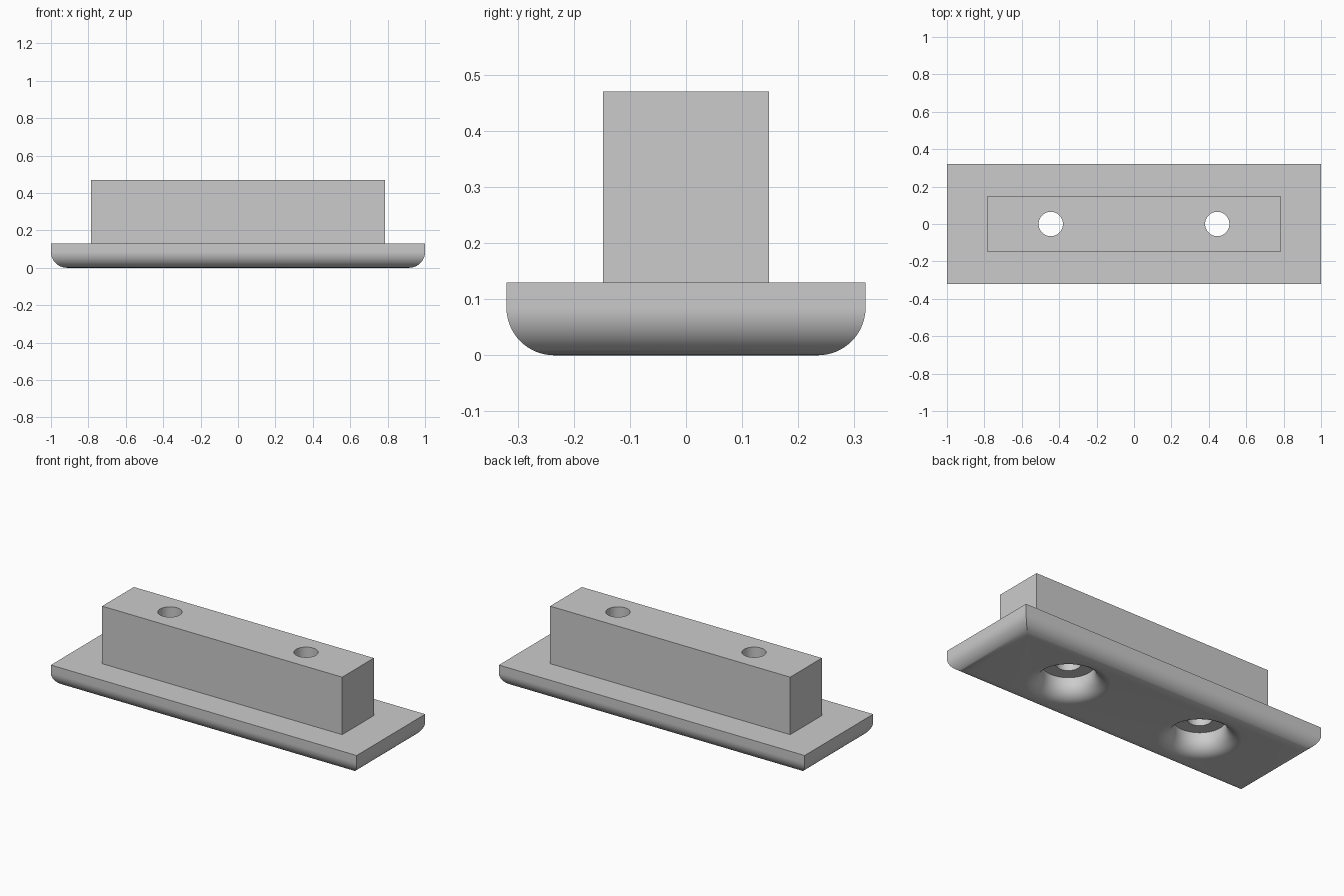
import bpy, bmesh
from math import sin, cos, pi

cube = bpy.data.objects.get("Cube")
if cube:
    bpy.data.objects.remove(cube, do_unlink=True)

grey = bpy.data.materials.new("plain grey")
grey.use_nodes = True
tone = (0.6, 0.6, 0.6, 1)
grey.diffuse_color = tone
grey.node_tree.nodes["Principled BSDF"].inputs["Base Color"].default_value = tone

FILLET, STEPS = 0.085, 16
arc = [i / STEPS * pi / 2 for i in range(STEPS + 1)]


def stack(name, rings):
    """Closed solid skinned through rings with equal point counts, bottom to top."""
    bm = bmesh.new()
    loops = [[bm.verts.new(p) for p in ring] for ring in rings]
    for low, high in zip(loops, loops[1:]):
        for i in range(len(low)):
            j = (i + 1) % len(low)
            bm.faces.new((low[i], low[j], high[j], high[i]))
    bm.faces.new(loops[0][::-1])
    bm.faces.new(loops[-1])
    mesh = bpy.data.meshes.new(name)
    bm.to_mesh(mesh)
    bm.free()
    obj = bpy.data.objects.new(name, mesh)
    bpy.context.collection.objects.link(obj)
    mesh.materials.append(grey)
    return obj


def rectangle(x, y, z):
    return [(-x, -y, z), (x, -y, z), (x, y, z), (-x, y, z)]


def circle(cx, r, z, n=64):
    return [(cx + r * cos(2 * pi * k / n), r * sin(2 * pi * k / n), z) for k in range(n)]


# Plate with rounded lower edges, carrying the upright block
rings = []
for a in arc:
    inset = FILLET * (1 - sin(a))
    rings.append(rectangle(1 - inset, 0.32 - inset, FILLET * (1 - cos(a))))
rings += [rectangle(1, 0.32, 0.13), rectangle(0.785, 0.148, 0.13),
          rectangle(0.785, 0.148, 0.47)]
body = stack("plate_and_block", rings)

# Two bolt holes: flared mouth, flat shoulder, narrow bore
for side, x in (("left", 0.445), ("right", -0.445)):
    mouth = 0.139 + FILLET
    profile = [(mouth, -0.05)]
    profile += [(mouth - FILLET * sin(a), FILLET * (1 - cos(a))) for a in arc]
    profile += [(0.139, 0.115), (0.065, 0.115), (0.065, 0.6)]
    cutter = stack(side + "_hole_cutter", [circle(x, r, z) for r, z in profile])
    cutter.hide_render = True
    cutter.hide_set(True)
    cut = body.modifiers.new(side + " hole", "BOOLEAN")
    cut.operation = "DIFFERENCE"
    cut.solver = "EXACT"
    cut.object = cutter

# Apply the cuts, drop the cutters, then shade
bpy.context.view_layer.objects.active = body
body.select_set(True)
for m in list(body.modifiers):
    cutter = m.object
    bpy.ops.object.modifier_apply(modifier=m.name)
    bpy.data.objects.remove(cutter, do_unlink=True)
bpy.ops.object.shade_smooth_by_angle(angle=0.52)
